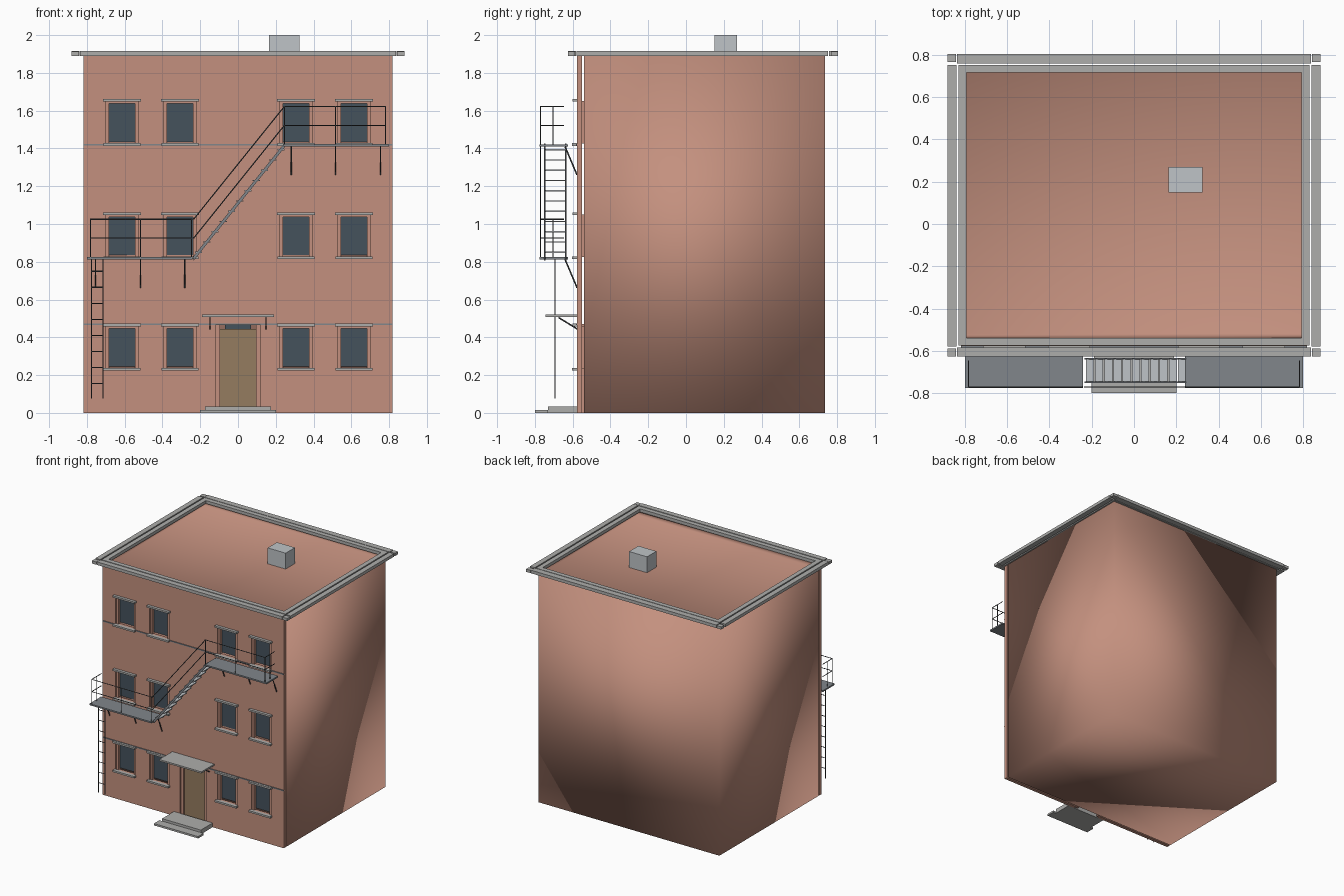
import bpy, bmesh
from mathutils import Vector, Matrix

if "Cube" in bpy.data.objects:
    bpy.data.objects.remove(bpy.data.objects["Cube"])


def material(name, rgb):
    m = bpy.data.materials.new(name)
    m.diffuse_color = (*rgb, 1)
    m.use_nodes = True
    m.node_tree.nodes["Principled BSDF"].inputs["Base Color"].default_value = m.diffuse_color
    return m


BRICK = material("brick", (0.55, 0.28, 0.21))
GLASS = material("glass", (0.06, 0.085, 0.107))
WOOD = material("wood", (0.30, 0.20, 0.115))
STONE = material("stone", (0.42, 0.42, 0.41))
IRON = material("iron", (0.07, 0.075, 0.08))
DECK = material("deck", (0.22, 0.24, 0.26))
METAL = material("sheet_metal", (0.52, 0.55, 0.57))


def finish(bm, name, mat):
    bmesh.ops.recalc_face_normals(bm, faces=bm.faces)
    me = bpy.data.meshes.new(name)
    bm.to_mesh(me)
    bm.free()
    me.materials.append(mat)
    ob = bpy.data.objects.new(name, me)
    bpy.context.collection.objects.link(ob)
    return ob


def add_box(bm, x0, x1, y0, y1, z0, z1):
    mat = (Matrix.Translation(((x0 + x1) / 2, (y0 + y1) / 2, (z0 + z1) / 2))
           @ Matrix.Diagonal((x1 - x0, y1 - y0, z1 - z0, 1)))
    return bmesh.ops.create_cube(bm, size=1, matrix=mat)["verts"]


def boxes(name, mat, items):
    bm = bmesh.new()
    for b in items:
        add_box(bm, *b)
    return finish(bm, name, mat)


def rods(name, mat, items, r=0.003, sides=6):
    bm = bmesh.new()
    for a, b in items:
        a, b = Vector(a), Vector(b)
        rot = (b - a).to_track_quat('Z', 'Y').to_matrix().to_4x4()
        bmesh.ops.create_cone(bm, cap_ends=True, segments=sides, radius1=r, radius2=r,
                              depth=(b - a).length, matrix=Matrix.Translation((a + b) / 2) @ rot)
    return finish(bm, name, mat)


W = 0.818
COLS = [-0.614, -0.307, 0.307, 0.614]
ROWS = [0.235, 0.825, 1.425]          # bottom of each window opening
HW, HH = 0.088, 0.225                 # opening half width, height

# main block with a shallow recessed roof
bm = bmesh.new()
add_box(bm, -W, W, -0.54, 0.737, 0, 1.89)
bm.faces.ensure_lookup_table()
top = max(bm.faces, key=lambda f: f.calc_center_median().z)
bmesh.ops.inset_region(bm, faces=[top], thickness=0.03)
bmesh.ops.translate(bm, verts=list(top.verts), vec=(0, 0, -0.02))
body = finish(bm, "main_block", BRICK)
for p in body.data.polygons:
    p.use_smooth = True

# facade panel: grid of cells leaving out window and door openings
openings = [(c - HW, c + HW, z, z + HH) for c in COLS for z in ROWS]
openings.append((-0.12, 0.12, 0, 0.47))
xs = sorted({-W, W} | {v for o in openings for v in o[:2]})
zs = sorted({0, 1.89} | {v for o in openings for v in o[2:]})
bm = bmesh.new()
for x0, x1 in zip(xs, xs[1:]):
    for z0, z1 in zip(zs, zs[1:]):
        cx, cz = (x0 + x1) / 2, (z0 + z1) / 2
        if not any(a < cx < b and c < cz < d for a, b, c, d in openings):
            bm.faces.new([bm.verts.new((x, -0.577, z))
                          for x, z in ((x0, z0), (x1, z0), (x1, z1), (x0, z1))])
bmesh.ops.remove_doubles(bm, verts=bm.verts, dist=0.0005)
ext = bmesh.ops.extrude_face_region(bm, geom=list(bm.faces), use_keep_orig=True)
bmesh.ops.translate(bm, verts=[v for v in ext["geom"] if isinstance(v, bmesh.types.BMVert)],
                    vec=(0, 0.027, 0))
finish(bm, "facade", BRICK)

# windows: glass, brick reveals, sills, lintels
glass, reveal, sills, lintels = [], [], [], []
for c in COLS:
    for z in ROWS:
        t = z + HH
        glass.append((c - 0.07, c + 0.07, -0.547, -0.538, z + 0.01, t - 0.01))
        for x in (c - 0.079, c + 0.079):
            reveal.append((x - 0.009, x + 0.009, -0.568, -0.54, z, t))
        reveal.append((c - 0.07, c + 0.07, -0.568, -0.54, t - 0.012, t))
        sills.append((c - 0.097, c + 0.097, -0.603, -0.575, z - 0.011, z + 0.003))
        lintels.append((c - 0.1, c + 0.1, -0.6, -0.575, t - 0.002, t + 0.012))
boxes("window_glass", GLASS, glass)
boxes("window_reveals", BRICK, reveal)
boxes("window_sills", STONE, sills)
boxes("window_lintels", STONE, lintels)
boxes("string_courses", DECK, [(-W, W, -0.583, -0.575, z - 0.004, z + 0.004)
                               for z in (0.47, 1.42)])

# door, transom, canopy and steps
boxes("door", WOOD, [(-0.095, 0.095, -0.556, -0.538, 0.02, 0.445)])
boxes("door_jambs", BRICK, [(s - 0.0125, s + 0.0125, -0.566, -0.54, 0, 0.47)
                            for s in (-0.1075, 0.1075)])
boxes("transom_glass", GLASS, [(-0.07, 0.07, -0.548, -0.538, 0.445, 0.47)])
boxes("canopy", STONE, [(-0.19, 0.19, -0.745, -0.577, 0.507, 0.52)])
rods("canopy_brackets", IRON, [((x, -0.675, 0.505), (x, -0.577, 0.445))
                               for x in (-0.148, 0.148)], 0.004)
boxes("front_steps", STONE, [(-0.175, 0.175, -0.73, -0.577, 0, 0.035),
                             (-0.2, 0.2, -0.8, -0.73, 0, 0.015)])

# cornice: outer strips, inner parapet caps, corner blocks
Z0, Z1 = 1.89, 1.915
boxes("cornice", STONE, [
    (-0.837, 0.837, 0.758, 0.805, Z0, Z1), (-0.837, 0.837, -0.626, -0.583, Z0, Z1),
    (-0.882, -0.84, -0.58, 0.753, Z0, Z1), (0.84, 0.882, -0.58, 0.753, Z0, Z1)])
boxes("parapet_cap", STONE, [
    (-0.83, 0.83, 0.716, 0.753, Z0, Z1), (-0.83, 0.83, -0.575, -0.538, Z0, Z1),
    (-0.83, -0.792, -0.538, 0.716, Z0, Z1), (0.792, 0.83, -0.538, 0.716, Z0, Z1)])
boxes("cornice_corners", STONE, [
    (x - 0.02, x + 0.02, y - 0.019, y + 0.019, Z0, Z1 - 0.003)
    for x in (-0.862, 0.862) for y in (-0.607, 0.786)])

# roof vent
boxes("roof_vent", METAL, [(0.163, 0.325, 0.15, 0.27, 1.865, 2.0)])

# fire escape platforms with railings and wall brackets
YF, YB = -0.77, -0.645
for name, s, z in (("lower", -1, 0.818), ("upper", 1, 1.415)):
    boxes(name + "_platform", DECK, [(*sorted((s * 0.24, s * 0.80)), -0.775, -0.625,
                                      z - 0.006, z + 0.006)])
    e = s * 0.782
    top_z, mid_z = z + 0.207, z + 0.107
    rails = [((s * 0.24, YF, h), (e, YF, h)) for h in (top_z, mid_z)]
    rails += [((e, YF, h), (e, YB, h)) for h in (top_z, mid_z)]
    posts = [((x, YF, z), (x, YF, top_z)) for x in (s * 0.245, s * 0.515, e)]
    posts.append(((e, -0.705, z), (e, -0.705, top_z)))
    rods(name + "_railing", IRON, rails + posts)
    rods(name + "_brackets", IRON, [((s * x, -0.64, z - 0.006), (s * x, -0.577, z - 0.155))
                                    for x in (0.282, 0.516, 0.754)], 0.004)

# stair flight: stringers, treads, sloping handrails
A, B = Vector((-0.235, 0, 0.818)), Vector((0.245, 0, 1.415))
bm = bmesh.new()
for y in (-0.748, -0.637):
    vs = add_box(bm, 0, 1, y - 0.004, y + 0.004, -0.012, 0.012)
    for v in vs:                       # shear the bar along the slope
        p = A.lerp(B, v.co.x)
        v.co = (p.x, v.co.y, p.z + v.co.z)
finish(bm, "stair_stringers", DECK)
treads = []
for i in range(11):
    p = A.lerp(B, (i + 0.6) / 11)
    treads.append((p.x - 0.019, p.x + 0.019, -0.745, -0.638, p.z - 0.003, p.z + 0.003))
boxes("stair_treads", METAL, treads)
rods("stair_handrails", IRON, [(A + Vector((0, YF, h)), B + Vector((0, YF, h)))
                               for h in (0.107, 0.207)])

# drop ladder
LX = (-0.775, -0.715)
ladder = [((x, -0.693, 0.075), (x, -0.693, 0.815)) for x in LX]
ladder += [((LX[0], -0.693, 0.155 + 0.085 * i), (LX[1], -0.693, 0.155 + 0.085 * i))
           for i in range(8)]
rods("drop_ladder", IRON, ladder)
